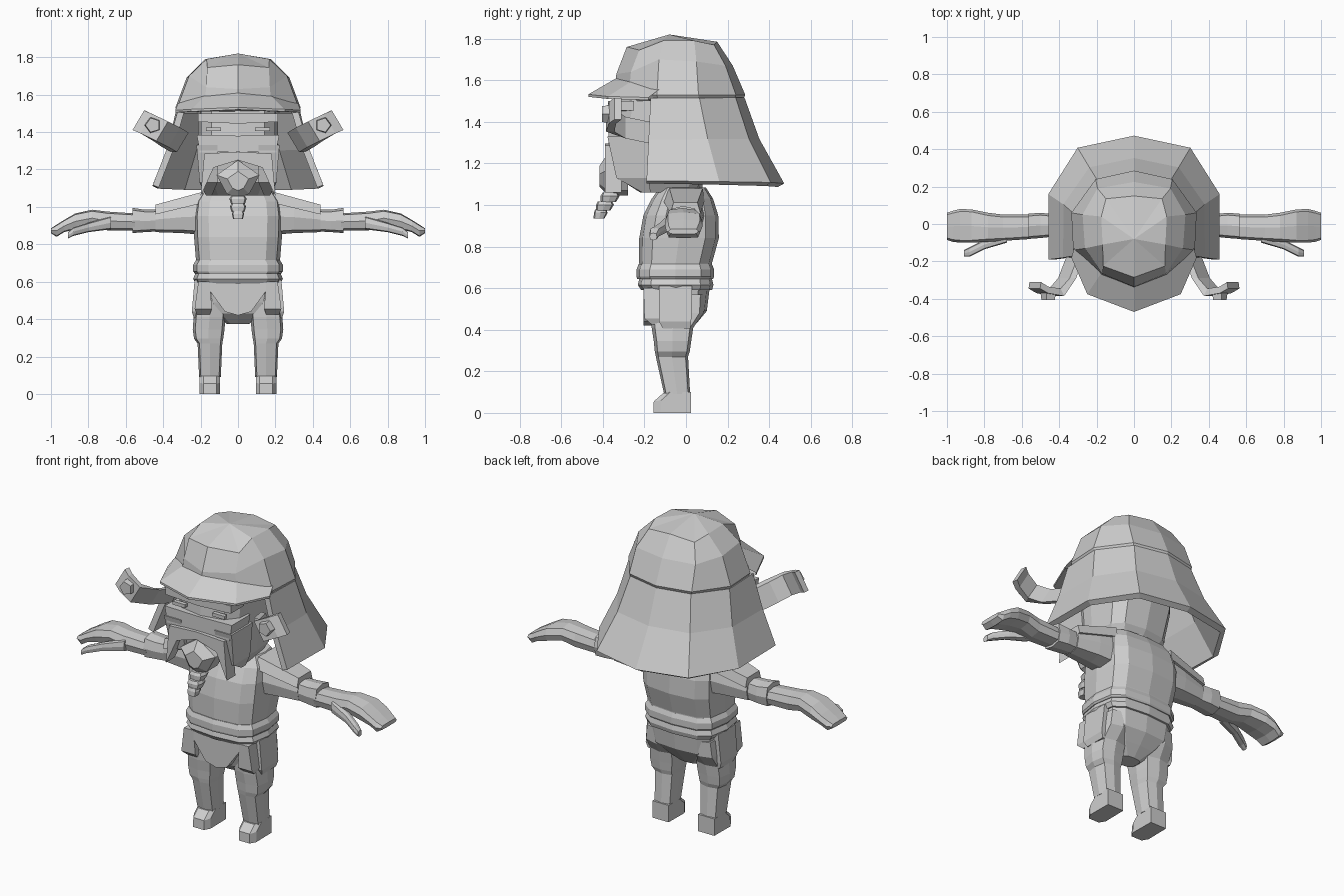
import bpy, bmesh, math
from mathutils import Vector

grey = bpy.data.materials.new("light_grey")
grey.diffuse_color = (0.62, 0.62, 0.62, 1)


def loft(name, rings, closed=True, caps=True, mirror=False, thick=0, offset=0):
    """Skin a list of equal-length rings; one-point rings become tips."""
    bm = bmesh.new()
    rows = [[bm.verts.new(p) for p in r] for r in rings]
    for a, b in zip(rows, rows[1:]):
        n = max(len(a), len(b))
        for i in range(n if closed else n - 1):
            j = (i + 1) % n
            if len(b) == 1:
                bm.faces.new((a[i], a[j], b[0]))
            else:
                bm.faces.new((a[i], a[j], b[j], b[i]))
    if caps:
        for r in (rows[0], rows[-1]):
            if len(r) > 2:
                bm.faces.new(r)
    bmesh.ops.recalc_face_normals(bm, faces=bm.faces)
    me = bpy.data.meshes.new(name)
    bm.to_mesh(me)
    bm.free()
    me.materials.append(grey)
    ob = bpy.data.objects.new(name, me)
    bpy.context.collection.objects.link(ob)
    if mirror:
        m = ob.modifiers.new("mirror", 'MIRROR')
        m.use_mirror_merge = False
    if thick:
        s = ob.modifiers.new("thickness", 'SOLIDIFY')
        s.thickness, s.offset = thick, offset
    return ob


def spow(v, e):
    return math.copysign(abs(v) ** e, v)


def level(z, rx, y0, y1, n=12, e=0.6, cx=0):
    """Rounded horizontal ring."""
    out = []
    for i in range(n):
        a = math.tau * i / n
        out.append((cx + rx * spow(math.cos(a), e),
                    (y0 + y1) / 2 + (y1 - y0) / 2 * spow(math.sin(a), e), z))
    return out


def section(x, y0, y1, z0, z1, n=8, e=0.6):
    """Rounded ring across an arm."""
    return [(x, p[0], p[1]) for p in level(0, (y1 - y0) / 2, z0, z1, n, e, (y0 + y1) / 2)]


def rect(z, x0, x1, y0, y1):
    return [(x0, y0, z), (x1, y0, z), (x1, y1, z), (x0, y1, z)]


def box(name, x0, x1, y0, y1, z0, z1, mirror=False):
    return loft(name, [rect(z0, x0, x1, y0, y1), rect(z1, x0, x1, y0, y1)], mirror=mirror)


def both(half):
    """Complete a half ring that starts and ends on x = 0."""
    return half + [(-x, y, z) for x, y, z in half[-2:0:-1]]


def arc(half):
    """Complete a half strip that ends on x = 0."""
    return half + [(-x, y, z) for x, y, z in half[-2::-1]]


def flat(half, y, s=1, zc=0):
    """Symmetric front-facing outline at depth y."""
    return both([(x * s, y, zc + (z - zc) * s) for x, z in half])


# Helmet dome with a short rim
base = [(0, .285), (.205, .24), (.335, .06), (.325, -.14), (.18, -.275), (0, -.345)]
mid = [(0, .225, 1.67), (.195, .19, 1.67), (.275, .05, 1.69), (.262, -.13, 1.70),
       (.17, -.265, 1.64), (0, -.335, 1.63)]
high = [(0, .15, 1.785), (.15, .135, 1.77), (.175, .04, 1.79), (.168, -.11, 1.79),
        (.165, -.225, 1.745), (0, -.285, 1.76)]
loft("helmet_dome", [both([(x * .95, y * .95, 1.50) for x, y in base]),
                     both([(x, y, 1.53) for x, y in base]),
                     both(mid), both(high), [(0, -.08, 1.82)]])

# Visor: solid sloped peak growing out of the dome
under = [(.31, -.13, 1.505), (.17, -.26, 1.51), (0, -.32, 1.51)]
inner = [(.32, -.13, 1.555), (.175, -.262, 1.595), (0, -.335, 1.61)]
outer = [(.335, -.18, 1.505), (.25, -.375, 1.51), (0, -.47, 1.52)]
rim = [(x, y, z + .012) for x, y, z in outer]
loft("helmet_visor", [arc(under), arc(outer), arc(rim), arc(inner)], closed=False, caps=False)

# Neck guard flaring down from the dome
rows = [
    [(.305, -.17, 1.51), (.315, .06, 1.51), (.19, .225, 1.51), (0, .265, 1.51)],
    [(.362, -.18, 1.31), (.362, .10, 1.31), (.23, .29, 1.31), (0, .337, 1.31)],
    [(.44, -.19, 1.11), (.443, .155, 1.105), (.293, .395, 1.10), (0, .457, 1.095)]]
loft("neck_guard", [arc(r) for r in rows], closed=False, caps=False, thick=.035)

# Side wings: bent ribbon ending in a plate with a five-sided boss
w = Vector((-.031, 0, .052))
path = [((.295, -.16, 1.345), (.03, 0, 0)), ((.34, -.29, 1.372), (.035, 0, 0)),
        ((.405, -.385, 1.405), (.018, .04, 0)), ((.49, -.37, 1.445), (0, .035, 0)),
        ((.533, -.345, 1.463), (-.005, .035, 0))]
wing = []
for c, t in path:
    c, t = Vector(c), Vector(t)
    wing.append([c - w, c + w, c + w + t, c - w + t])
loft("helmet_wing", wing, mirror=True)
boss = lambda y, r: [(.455 + r * math.cos(math.tau * i / 5), y,
                      1.437 + r * math.sin(math.tau * i / 5)) for i in range(5)]
loft("wing_boss", [boss(-.36, .046), boss(-.405, .04)], mirror=True)

# Head and neck
loft("head", [level(1.06, .16, -.22, .05), level(1.13, .20, -.33, .10),
              level(1.30, .215, -.36, .15), level(1.52, .215, -.345, .17)])
loft("neck", [level(.98, .13, -.10, .08, 8), level(1.12, .13, -.12, .08, 8)])

# Face: brow bar, eyes, upper face plate
loft("brow", [flat([(0, 1.445), (.215, 1.455), (.215, 1.50), (0, 1.50)], y) for y in (-.25, -.375)])
loft("face_plate", [flat([(0, 1.295), (.205, 1.29), (.22, 1.385), (0, 1.38)], y) for y in (-.20, -.372)])
box("eye", .09, .17, -.37, -.345, 1.405, 1.425, True)

# Jaw guards, moustache, muzzle
loft("cheek_guard", [rect(1.06, .14, .17, -.21, -.17), rect(1.13, .11, .205, -.335, -.18),
                     rect(1.33, .11, .222, -.378, -.18)], mirror=True)
loft("moustache", [flat([(0, 1.295), (.18, 1.285), (.20, 1.06), (.18, 1.10),
                         (.13, 1.21), (0, 1.25)], y) for y in (-.31, -.39)])
loft("muzzle", [flat([(0, 1.25), (.115, 1.17), (.06, 1.07), (0, 1.045)], y, s, 1.13)
                for y, s in ((-.28, 1), (-.375, 1), (-.415, .5))])

# Beard tied in three tufts
for i, (z, y, r) in enumerate([(1.035, -.365, .046), (.993, -.39, .043), (.955, -.41, .033)]):
    loft("beard_tuft_%d" % i, [level(z - .02, r * .8, y - r * .8 - .008, y + r * .8 - .008, 8),
                               level(z + .008, r, y - r, y + r, 8),
                               level(z + .024, r * .8, y - r * .8, y + r * .8, 8)])

# Torso, belts
loft("torso", [level(.60, .215, -.215, .12), level(.72, .225, -.225, .125), level(.84, .235, -.225, .158),
               level(.95, .238, -.205, .155), level(1.03, .228, -.165, .13), level(1.085, .19, -.125, .095)])
loft("belt", [level(.645, .232, -.235, .13), level(.655, .24, -.238, .135),
              level(.69, .24, -.238, .135), level(.715, .225, -.228, .125)])
loft("lower_belt", [level(.59, .225, -.215, .125), level(.615, .24, -.232, .132), level(.645, .228, -.225, .125)])

# Trousers: hips, front flap, thigh guards
loft("hips", [level(.375, .06, -.10, .0), level(.43, .14, -.16, .05),
              level(.49, .205, -.18, .10), level(.61, .22, -.205, .115)])
loft("front_flap", [flat([(0, .42), (.07, .44), (.15, .55), (.15, .61), (0, .61)], y) for y in (-.14, -.205)])
loft("front_thigh_guard", [rect(.425, .15, .22, -.165, -.09), rect(.455, .14, .232, -.20, -.09),
                           rect(.60, .15, .212, -.205, -.09)], mirror=True)
loft("side_thigh_guard", [rect(.405, .18, .236, -.11, .02), rect(.44, .18, .247, -.13, .025),
                          rect(.61, .18, .232, -.13, .03)], mirror=True)

# Legs and feet
loft("leg", [level(.09, .058, -.105, .02, 8, .5, .15), level(.27, .066, -.145, .01, 8, .5, .15),
             level(.295, .078, -.15, .018, 8, .5, .157), level(.345, .085, -.155, .025, 8, .5, .157),
             level(.41, .085, -.165, .035, 8, .5, .152), level(.48, .085, -.17, .085, 8, .5, .145),
             level(.57, .08, -.17, .09, 8, .5, .14)], mirror=True)
toe = lambda z, f, g: [(.097, .025, z), (.203, .025, z), (.205, f + .035, z),
                       (.185, f, g), (.115, f, g), (.095, f + .035, z)]
loft("foot", [toe(0, -.157, 0), toe(.06, -.155, .055), toe(.10, -.11, .095)], mirror=True)

# Arms: sleeve, shoulder pad, cuff
loft("sleeve", [section(.18, -.10, .09, .85, 1.05), section(.30, -.09, .08, .86, 1.03),
                section(.44, -.07, .06, .865, 1.0)], mirror=True)
loft("shoulder_pad", [[(.19, -.11, 1.02), (.19, .09, 1.02), (.19, .08, 1.08), (.19, -.08, 1.08)],
                      [(.44, -.075, .96), (.44, .07, .96), (.44, .055, 1.012), (.44, -.06, 1.012)]], mirror=True)
loft("cuff", [section(.41, -.065, .05, .87, .985), section(.50, -.075, .06, .865, .985),
              section(.565, -.08, .055, .86, .995)], mirror=True)

# Hand with flat fingers and a drooping thumb
loft("hand", [section(.55, -.08, .05, .875, .965), section(.70, -.09, .05, .875, .975),
              section(.78, -.095, .06, .895, .985), section(.87, -.10, .078, .88, .965, 8, .45),
              section(.93, -.10, .08, .865, .93, 8, .45),
              section(.97, -.095, .07, .84, .905, 8, .45), section(1.0, -.085, .06, .86, .885, 8, .45)], mirror=True)
loft("thumb", [section(.68, -.10, -.04, .88, .95), section(.80, -.135, -.085, .865, .915),
               section(.88, -.175, -.125, .845, .89), section(.91, -.175, -.14, .83, .865)], mirror=True)
